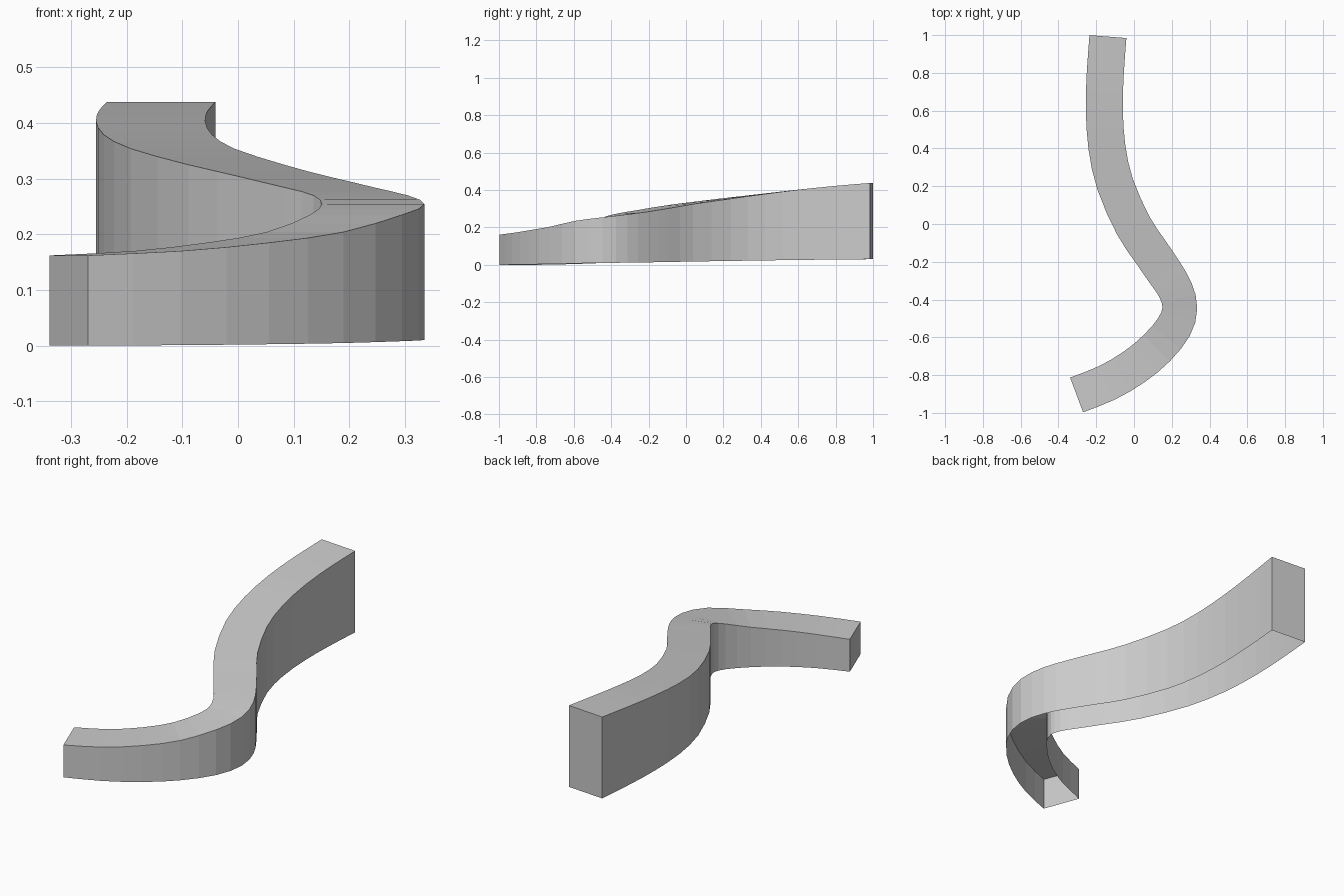
import bpy, bmesh
from mathutils import Vector

if "Cube" in bpy.data.objects:
    bpy.data.objects.remove(bpy.data.objects["Cube"])

# Centreline stations: x, y, top height, half width
path = [Vector(p) for p in [
    (-0.304, -0.905, 0.162, 0.098), (-0.145, -0.842, 0.170, 0.098),
    (0.00, -0.757, 0.185, 0.098), (0.12, -0.658, 0.204, 0.098),
    (0.212, -0.545, 0.235, 0.096), (0.243, -0.445, 0.254, 0.092),
    (0.22, -0.35, 0.270, 0.093), (0.165, -0.26, 0.284, 0.097),
    (0.09, -0.15, 0.302, 0.098), (-0.003, -0.01, 0.325, 0.098),
    (-0.10, 0.21, 0.354, 0.098), (-0.144, 0.41, 0.379, 0.098),
    (-0.157, 0.61, 0.403, 0.098), (-0.152, 0.80, 0.422, 0.098),
    (-0.138, 0.992, 0.438, 0.098)]]


def refine(pts):
    """Insert one smooth in-between station per span."""
    out = []
    for i in range(len(pts) - 1):
        a, b = pts[i], pts[i + 1]
        before = pts[i - 1] if i else a * 2 - b
        after = pts[i + 2] if i + 2 < len(pts) else b * 2 - a
        out += [a, (a + b) * 0.5625 - (before + after) * 0.0625]
    return out + [pts[-1]]


pts = refine(path)
bm = bmesh.new()
rings = []
for i, p in enumerate(pts):
    d = pts[min(i + 1, len(pts) - 1)] - pts[max(i - 1, 0)]
    n = Vector((-d[1], d[0])).normalized() * p[3]
    low = (p[2] - 0.162) * 0.11
    # Section: left bottom, left top, right top, right bottom
    rings.append([bm.verts.new((p[0] + s * n.x, p[1] + s * n.y, z))
                  for s, z in ((1, low), (1, p[2]), (-1, p[2]), (-1, low))])

# Side walls and top, open underneath
for a, b in zip(rings, rings[1:]):
    for k in range(3):
        bm.faces.new((a[k], a[k + 1], b[k + 1], b[k]))
# End caps
bm.faces.new(rings[0][::-1])
bm.faces.new(rings[-1])
bmesh.ops.recalc_face_normals(bm, faces=bm.faces[:])
if max(bm.faces, key=lambda f: abs(f.normal.z)).normal.z < 0:
    bmesh.ops.reverse_faces(bm, faces=bm.faces[:])

mesh = bpy.data.meshes.new("curved_ramp")
bm.to_mesh(mesh)
bm.free()
bpy.context.collection.objects.link(bpy.data.objects.new("curved_ramp", mesh))
